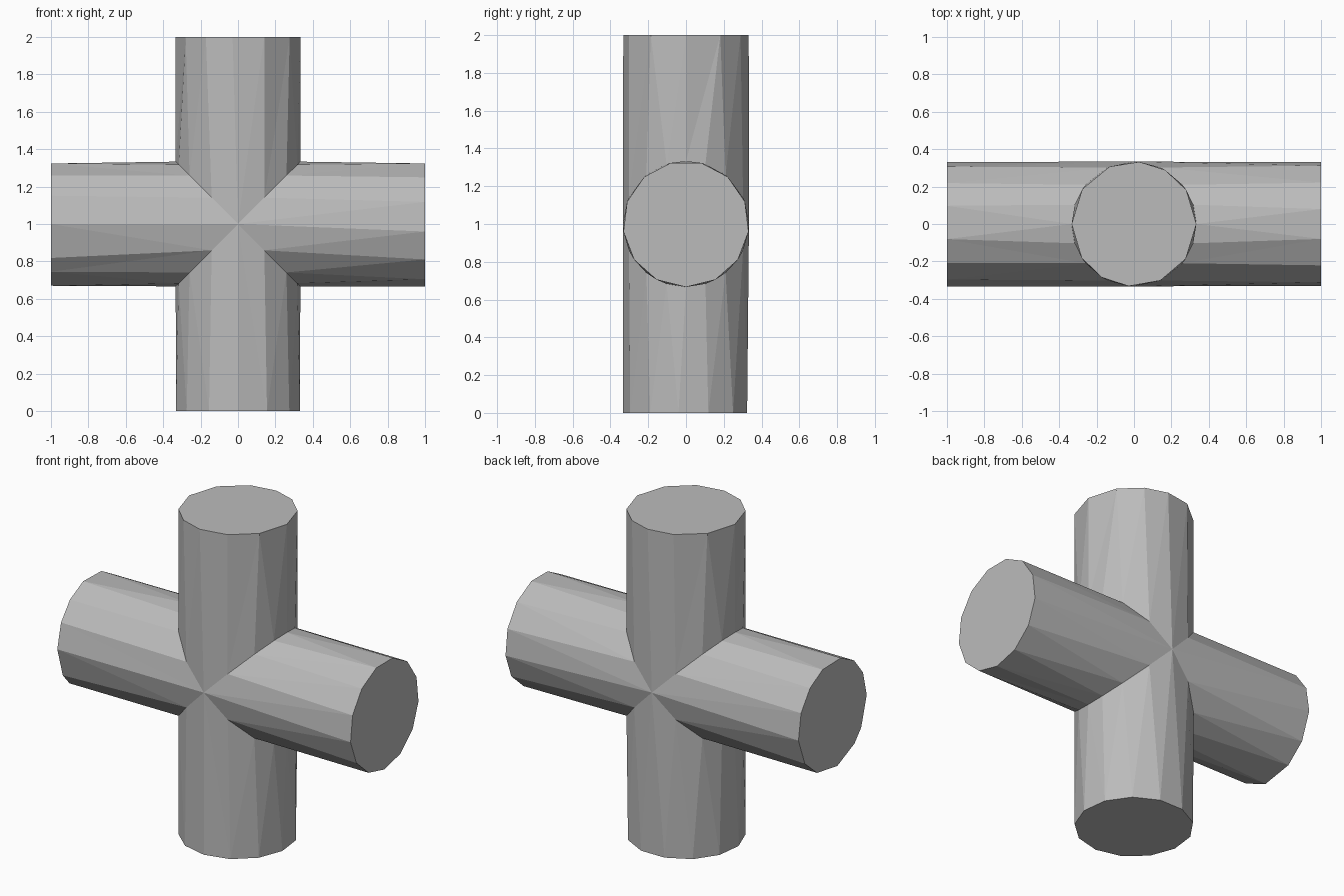
import bpy, bmesh
from math import sin, cos, radians
from mathutils import Vector

cube = bpy.data.objects.get("Cube")
if cube:
    bpy.data.objects.remove(cube)

R = 1 / 3
CENTRE = Vector((0, 0, 1))
X, Y, Z = Vector((1, 0, 0)), Vector((0, 1, 0)), Vector((0, 0, 1))

grey = bpy.data.materials.new("plain grey")
grey.use_nodes = True
colour = (0.5, 0.5, 0.5, 1)
grey.diffuse_color = colour
grey.node_tree.nodes["Principled BSDF"].inputs["Base Color"].default_value = colour

# Angles round each pipe, measured from +y: mitred seam, then open ends
quarter = [0, 25, 51, 72]
SEAM = [q for s in (0, 180) for q in
        [s + a for a in quarter] + [s + 90] + [s + 180 - a for a in quarter[:0:-1]]]
regular = [k * 360 / 13 for k in range(13)]
ARMS = [
    (X, Z, [a - 90 for a in regular]),
    (-X, Z, [104, 73, 49, 23, -5, -36, -63, -98, -130, -147, 180, 153, 129]),
    (Z, X, [90 - a for a in (85, 113, 146, 180, 213, 239, 265, 295, 326, 0, 33, 60)]),
    (-Z, X, [a + 180 for a in regular]),
]

bm = bmesh.new()


def ring(angles, axis, side, length=None):
    """Loop of (angle, vertex) sorted round the pipe."""
    loop = []
    for a in sorted(a % 360 for a in angles):
        t = radians(a)
        along = abs(R * sin(t)) if length is None else length
        p = CENTRE + Y * R * cos(t) + side * R * sin(t) + axis * along
        loop.append((a, bm.verts.new(p)))
    return loop


def zip_loops(a, b):
    """Join two loops of different counts with triangles, ordered by angle."""
    def at(loop, k):
        turn, n = divmod(k, len(loop))
        return loop[n][0] + 360 * turn, loop[n][1]
    i = j = 0
    while i < len(a) or j < len(b):
        next_a, next_b = at(a, i + 1), at(b, j + 1)
        use_a = j == len(b) or (i < len(a) and next_a[0] <= next_b[0])
        third = next_a[1] if use_a else next_b[1]
        bm.faces.new((at(a, i)[1], at(b, j)[1], third))
        if use_a:
            i += 1
        else:
            j += 1


# Four capped arms meeting on the diagonal seams
for axis, side, end_angles in ARMS:
    seam = ring(SEAM, axis, side)
    end = ring(end_angles, axis, side, 1)
    zip_loops(seam, end)
    bm.faces.new([v for _, v in end])

bmesh.ops.remove_doubles(bm, verts=bm.verts[:], dist=0.001)
bmesh.ops.recalc_face_normals(bm, faces=bm.faces[:])
mesh = bpy.data.meshes.new("crossed_pipes")
bm.to_mesh(mesh)
bm.free()
mesh.materials.append(grey)
obj = bpy.data.objects.new("crossed_pipes", mesh)
bpy.context.collection.objects.link(obj)
